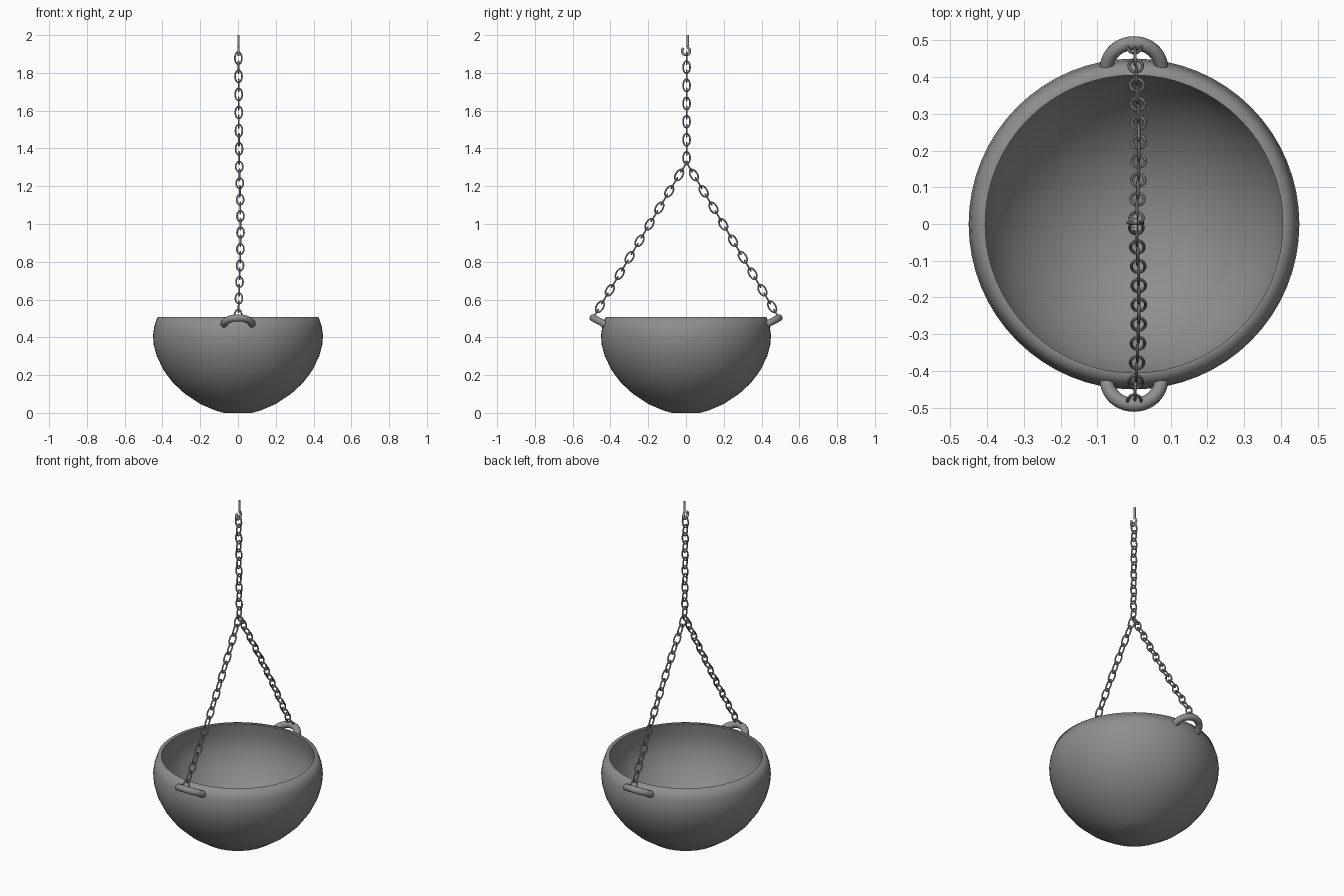
import bpy, bmesh, math
from mathutils import Vector

if "Cube" in bpy.data.objects:
    bpy.data.objects.remove(bpy.data.objects["Cube"])


def material(name, v):
    m = bpy.data.materials.new(name)
    m.diffuse_color = (v, v, v, 1)
    m.use_nodes = True
    m.node_tree.nodes["Principled BSDF"].inputs["Base Color"].default_value = m.diffuse_color
    return m


IRON, CHAIN = material("dark_iron", 0.27), material("chain_metal", 0.36)


def finish(bm, name, mat, angle=40):
    bmesh.ops.recalc_face_normals(bm, faces=bm.faces)
    me = bpy.data.meshes.new(name)
    bm.to_mesh(me)
    bm.free()
    me.materials.append(mat)
    ob = bpy.data.objects.new(name, me)
    bpy.context.collection.objects.link(ob)
    bpy.ops.object.select_all(action='DESELECT')
    ob.select_set(True)
    bpy.context.view_layer.objects.active = ob
    bpy.ops.object.shade_smooth_by_angle(angle=math.radians(angle))
    return ob


def tube(bm, pts, normal, r, closed=False, sides=8):
    """Sweep a circle along a planar path whose plane has the given normal."""
    n, rings = len(pts), []
    for i, p in enumerate(pts):
        a = pts[(i - 1) % n] if closed else pts[max(i - 1, 0)]
        b = pts[(i + 1) % n] if closed else pts[min(i + 1, n - 1)]
        side = (b - a).normalized().cross(normal)
        rings.append([bm.verts.new(p + r * (math.cos(t) * side + math.sin(t) * normal))
                      for t in (2 * math.pi * k / sides for k in range(sides))])
    for i in range(n if closed else n - 1):
        A, B = rings[i], rings[(i + 1) % n]
        for k in range(sides):
            m = (k + 1) % sides
            bm.faces.new((A[k], A[m], B[m], B[k]))
    if not closed:
        bm.faces.new(rings[0])
        bm.faces.new(rings[-1])


WIRE, HALF_L, HALF_W = 0.0043, 0.0325, 0.0185


def link(bm, centre, along, across):
    """One oval chain link."""
    along = along.normalized()
    normal = along.cross(across).normalized()
    across = normal.cross(along)
    angles = [2 * math.pi * k / 20 for k in range(20)]
    pts = [centre + across * (HALF_W * math.cos(t)) + along * (HALF_L * math.sin(t)) for t in angles]
    tube(bm, pts, normal, WIRE, closed=True)


X, Y, Z = Vector((1, 0, 0)), Vector((0, 1, 0)), Vector((0, 0, 1))

# Bowl: revolved wall profile, softened outer rim and crisp inner rim
profile = [(0, 0), (.075, 0), (.12, .013), (.2, .047), (.28, .1), (.345, .16), (.393, .225),
           (.43, .30), (.446, .36), (.45, .41), (.444, .455), (.426, .508), (.405, .508),
           (.415, .45), (.418, .40), (.407, .335), (.375, .26), (.325, .19), (.265, .13),
           (.19, .08), (.1, .045), (0, .035)]
bm = bmesh.new()
vs = [bm.verts.new((r, 0, z)) for r, z in profile]
es = [bm.edges.new(pair) for pair in zip(vs, vs[1:])]
bmesh.ops.spin(bm, geom=vs + es, cent=(0, 0, 0), axis=(0, 0, 1), angle=2 * math.pi, steps=64)
bmesh.ops.remove_doubles(bm, verts=bm.verts, dist=1e-4)
finish(bm, "bowl", IRON, 85)

# Lug handles and slanted side chains, front and back
apex = Vector((0.006, 0.003, 1.325))
for s, label in ((-1, "front"), (1, "back")):
    out = Vector((0, s * 0.88, 0.47)).normalized()
    base = Vector((0, s * 0.425, 0.467))
    bm = bmesh.new()
    arc = [base + X * (0.074 * math.cos(t)) + out * (0.076 * math.sin(t))
           for t in (math.pi * k / 20 for k in range(21))]
    tube(bm, arc, X.cross(out), 0.019, sides=14)
    finish(bm, label + "_handle", IRON)

    bm = bmesh.new()
    end, count = Vector((0, s * 0.495, 0.497)), 19
    d = end - apex
    for i in range(count):
        t = (i + 0.5) / count
        c = apex + d * t + X * (0.010 * math.sin(math.pi * t))
        link(bm, c, d, X if i % 2 == 0 else Y)
    finish(bm, label + "_chain", CHAIN)

# Vertical chain
bm = bmesh.new()
for i in range(12):
    z = 1.878 - 0.048 * i
    link(bm, Vector((0.002 + 0.004 * i / 11, 0.003, z)), Z, X if i % 2 == 0 else Y)
finish(bm, "upper_chain", CHAIN)

# Top hook: straight stem curling round into an open ring
bm = bmesh.new()
pts = [Vector((0.003, 0.009, 2.0)), Vector((0.003, 0.009, 1.96))]
for k in range(17):
    t = math.radians(60 - 290 * k / 16)
    pts.append(Vector((0.003, 0.021 * math.cos(t), 1.916 + 0.021 * math.sin(t))))
tube(bm, pts, X, 0.0065, sides=10)
finish(bm, "top_hook", CHAIN)
